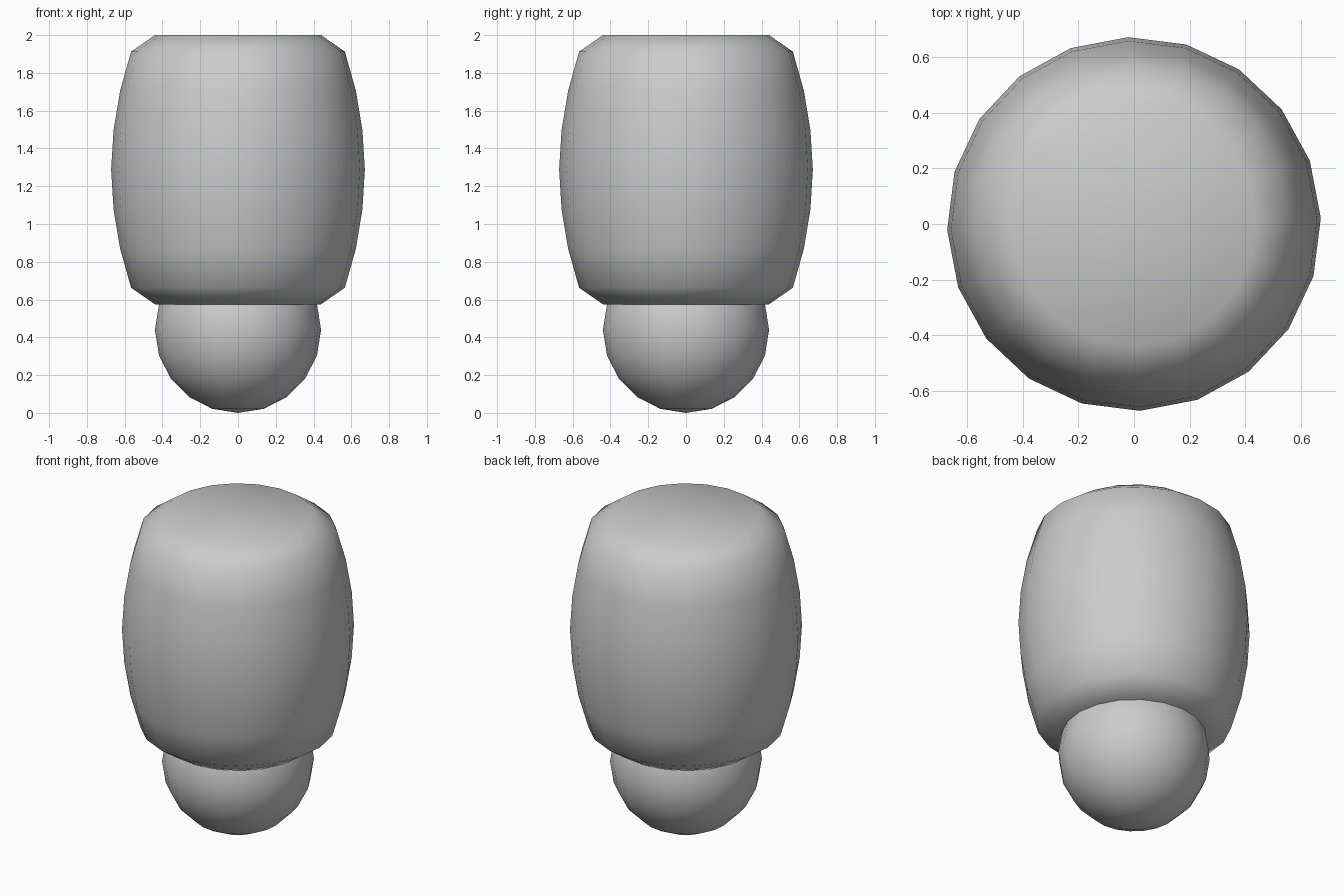
import bpy
import math

cube = bpy.data.objects.get("Cube")
if cube:
    bpy.data.objects.remove(cube, do_unlink=True)

SIDES = 20
TURN = math.radians(1.8)

grey = bpy.data.materials.new("plain grey")
grey.use_nodes = True
grey.diffuse_color = (0.6, 0.6, 0.6, 1)
grey.node_tree.nodes["Principled BSDF"].inputs["Base Color"].default_value = (0.6, 0.6, 0.6, 1)


def lathe(name, rings, bottom, top):
    """Revolve (radius, height) rings, closed by a fan at each end."""
    verts = [(r * math.cos(TURN + math.tau * i / SIDES),
              r * math.sin(TURN + math.tau * i / SIDES), z)
             for r, z in rings for i in range(SIDES)]
    low = len(verts)
    high = low + 1
    verts += [(0, 0, bottom), (0, 0, top)]
    last = (len(rings) - 1) * SIDES
    faces = []
    for i in range(SIDES):
        j = (i + 1) % SIDES
        faces.append((low, j, i))
        faces.append((high, last + i, last + j))
        for k in range(0, last, SIDES):
            faces.append((k + i, k + j, k + SIDES + j, k + SIDES + i))
    mesh = bpy.data.meshes.new(name)
    mesh.from_pydata(verts, [], faces)
    mesh.materials.append(grey)
    mesh.shade_smooth()
    obj = bpy.data.objects.new(name, mesh)
    bpy.context.collection.objects.link(obj)
    return obj


# Barrel body: bulging wall with chamfered, flat ends
mid = 1.2875
upper = [(0.659, 0.21), (0.624, 0.42), (0.566, 0.625), (0.44, 0.7125)]
body = [(r, mid - h) for r, h in reversed(upper)]
body += [(0.672, mid)]
body += [(r, mid + h) for r, h in upper]
lathe("barrel_body", body, 0.575, 2.0)

# Ball set into the underside of the body
radius = 0.44
ball = [(radius * math.sin(math.pi * k / 10), radius - radius * math.cos(math.pi * k / 10))
        for k in range(1, 10)]
lathe("lower_ball", ball, 0, 2 * radius)
